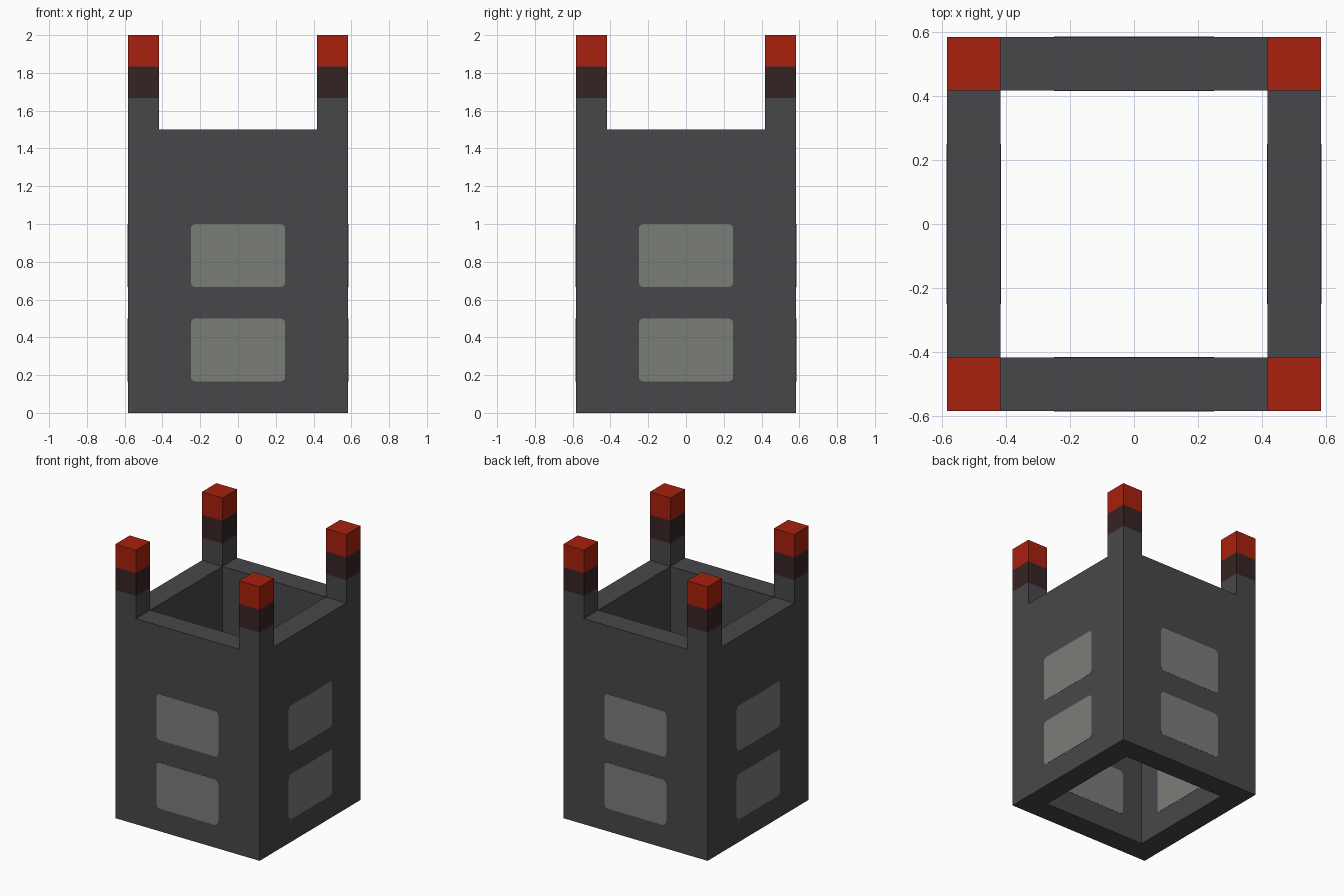
import bpy
import bmesh
from math import pi
from mathutils import Matrix, Vector

if "Cube" in bpy.data.objects:
    bpy.data.objects.remove(bpy.data.objects["Cube"], do_unlink=True)

OUTER, INNER, WALL_TOP, TOP = 0.583, 0.417, 1.5, 2.0
BAND, CAP = 1.667, 1.833


def material(name, rgb):
    mat = bpy.data.materials.new(name)
    mat.use_nodes = True
    mat.diffuse_color = (*rgb, 1)
    mat.node_tree.nodes["Principled BSDF"].inputs["Base Color"].default_value = (*rgb, 1)
    return mat


stone = material("dark grey", (0.064, 0.064, 0.070))
maroon = material("dark maroon", (0.037, 0.017, 0.017))
red = material("red", (0.39, 0.015, 0.004))
pane = material("pale grey", (0.197, 0.206, 0.19))


def finish(name, bm, *mats):
    bmesh.ops.recalc_face_normals(bm, faces=bm.faces)
    mesh = bpy.data.meshes.new(name)
    bm.to_mesh(mesh)
    bm.free()
    for mat in mats:
        mesh.materials.append(mat)
    obj = bpy.data.objects.new(name, mesh)
    bpy.context.collection.objects.link(obj)
    return obj


def square(bm, half, z, centre=(0, 0)):
    corners = ((-1, -1), (1, -1), (1, 1), (-1, 1))
    return [bm.verts.new((centre[0] + half * x, centre[1] + half * y, z)) for x, y in corners]


def bridge(bm, a, b):
    n = len(a)
    return [bm.faces.new((a[i], a[(i + 1) % n], b[(i + 1) % n], b[i])) for i in range(n)]


# Hollow square tower, open at both ends
bm = bmesh.new()
rings = [square(bm, OUTER, 0), square(bm, OUTER, WALL_TOP),
         square(bm, INNER, WALL_TOP), square(bm, INNER, 0)]
for i in range(4):
    bridge(bm, rings[i], rings[(i + 1) % 4])
finish("tower_walls", bm, stone)

# Corner posts with a maroon band and a red cap
mid, half = (OUTER + INNER) / 2, (OUTER - INNER) / 2
for y, depth in ((-mid, "front"), (mid, "back")):
    for x, side in ((-mid, "right"), (mid, "left")):
        bm = bmesh.new()
        rings = [square(bm, half, z, (x, y)) for z in (WALL_TOP, BAND, CAP, TOP)]
        for i in range(3):
            for face in bridge(bm, rings[i], rings[i + 1]):
                face.material_index = i
        bm.faces.new(rings[-1]).material_index = 2
        finish(f"{depth}_{side}_post", bm, stone, maroon, red)


# Thin rounded window panes, outside and inside each wall
def window(name, z, distance, angle, thickness=0.003, w=0.25, h=0.167, r=0.025):
    bm = bmesh.new()
    bmesh.ops.create_cube(bm, size=1, matrix=Matrix.Diagonal((2 * w, thickness, 2 * h, 1)))
    edges = [e for e in bm.edges if abs((e.verts[0].co - e.verts[1].co).y) > thickness / 2]
    bmesh.ops.bevel(bm, geom=edges, offset=r, segments=3, profile=0.5, affect="EDGES")
    place = Matrix.Rotation(angle, 4, "Z") @ Matrix.Translation(Vector((0, -distance, z)))
    bmesh.ops.transform(bm, matrix=place, verts=bm.verts)
    finish(name, bm, pane)


for i, wall in enumerate(("front", "left", "back", "right")):
    for level, z in (("lower", 0.333), ("upper", 0.833)):
        window(f"{wall}_{level}_window", z, OUTER, i * pi / 2)
        window(f"{wall}_{level}_inner_window", z, INNER, i * pi / 2)
